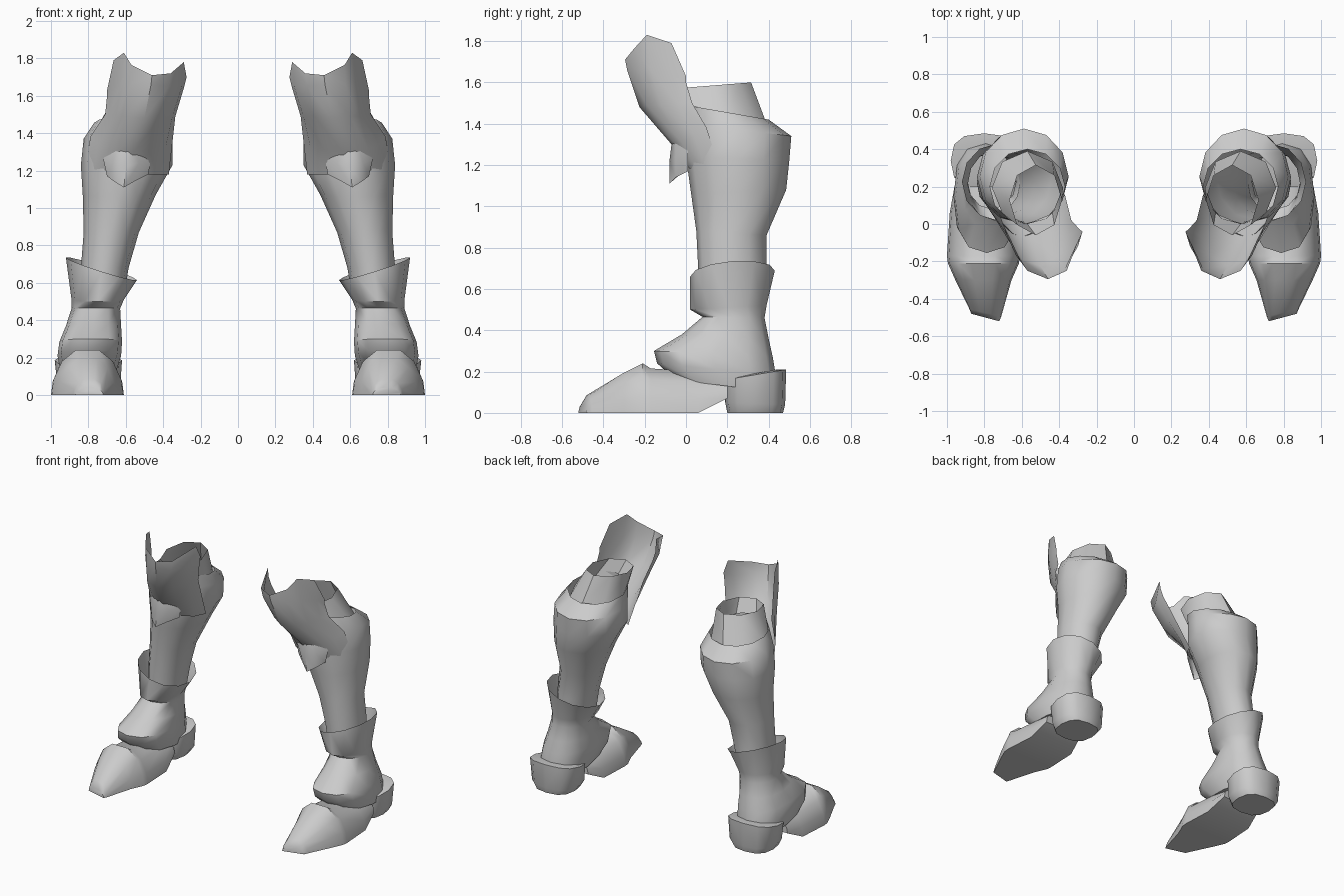
import bpy, bmesh, math

leather = bpy.data.materials.new("plain grey")
leather.diffuse_color = (0.6, 0.6, 0.6, 1)


def loft(name, rows, closed=True, caps=(False, False), angle=45):
    """Skin rows of points, then mirror the part to the other leg."""
    bm = bmesh.new()
    vs = [[bm.verts.new(p) for p in row] for row in rows]
    n = len(rows[0])
    for a, b in zip(vs, vs[1:]):
        for i in range(n if closed else n - 1):
            j = (i + 1) % n
            bm.faces.new((a[i], a[j], b[j], b[i]))
    if caps[0]:
        bm.faces.new(vs[0][::-1])
    if caps[1]:
        bm.faces.new(vs[-1])
    if closed:
        bmesh.ops.recalc_face_normals(bm, faces=bm.faces)
    me = bpy.data.meshes.new(name)
    bm.to_mesh(me)
    bm.free()
    me.materials.append(leather)
    ob = bpy.data.objects.new(name, me)
    bpy.context.collection.objects.link(ob)
    bpy.ops.object.select_all(action='DESELECT')
    ob.select_set(True)
    bpy.context.view_layer.objects.active = ob
    bpy.ops.object.shade_smooth_by_angle(angle=math.radians(angle))
    ob.modifiers.new("other_leg", 'MIRROR')
    return ob


def ring(x0, x1, y0, y1, z_front, z_back, tilt=0, n=12, power=1.0):
    """Tilted oval; power below 1 makes it boxier."""
    pts = []
    for i in range(n):
        t = 2 * math.pi * (i + 0.5 * (n == 6)) / n
        c, s = math.cos(t), math.sin(t)
        c = math.copysign(abs(c) ** power, c)
        s = math.copysign(abs(s) ** power, s)
        pts.append(((x0 + x1) / 2 + c * (x1 - x0) / 2,
                    (y0 + y1) / 2 + s * (y1 - y0) / 2,
                    (z_front + z_back) / 2 + s * (z_back - z_front) / 2 + c * tilt))
    return pts


# Calf shaft, leaning inward toward the knee
loft("shaft", [
    ring(.61, .84, .07, .37, .52, .52),
    ring(.585, .84, .06, .39, .68, .68),
    ring(.53, .825, .05, .39, .88, .86),
    ring(.44, .83, .025, .485, 1.06, 1.08),
    ring(.35, .84, .0, .50, 1.24, 1.22),
    ring(.35, .825, .0, .51, 1.40, 1.34),
    ring(.37, .77, .0, .40, 1.49, 1.42)])

# Inner collar around the knee opening
loft("collar", [
    ring(.38, .76, .0, .39, 1.44, 1.40, n=8),
    ring(.385, .665, -.06, .315, 1.57, 1.60, n=8)])

# Flared knee guard with a notched top edge
loft("knee_guard", [
    [(.275, -.04, 1.70), (.29, -.07, 1.78), (.36, -.25, 1.72), (.46, -.295, 1.71),
     (.57, -.25, 1.765), (.61, -.19, 1.83), (.665, -.07, 1.79), (.70, .0, 1.63)],
    [(.29, -.03, 1.64), (.30, -.12, 1.65), (.37, -.24, 1.65), (.465, -.285, 1.66),
     (.575, -.24, 1.66), (.63, -.17, 1.66), (.68, -.06, 1.64), (.70, .0, 1.60)],
    [(.335, .02, 1.49), (.35, -.06, 1.49), (.41, -.17, 1.49), (.50, -.225, 1.48),
     (.60, -.19, 1.49), (.65, -.12, 1.49), (.69, -.04, 1.50), (.71, .03, 1.50)],
    [(.355, .10, 1.31), (.39, .03, 1.31), (.46, -.03, 1.31), (.56, -.07, 1.30),
     (.64, -.06, 1.31), (.70, -.02, 1.31), (.75, .04, 1.34), (.79, .10, 1.38)],
    [(.37, .16, 1.18), (.41, .08, 1.18), (.48, .04, 1.18), (.58, .015, 1.18),
     (.66, .02, 1.18), (.72, .05, 1.18), (.77, .09, 1.2), (.81, .15, 1.22)]],
    closed=False)

# Pointed flap under the knee
loft("knee_flap", [
    [(.50, -.01, 1.31), (.55, -.05, 1.31), (.60, -.07, 1.30), (.65, -.05, 1.31), (.695, .0, 1.31)],
    [(.465, .01, 1.26), (.53, -.05, 1.24), (.60, -.08, 1.22), (.67, -.05, 1.24), (.72, .01, 1.26)],
    [(.48, .01, 1.18), (.55, -.04, 1.145), (.61, -.08, 1.11), (.66, -.05, 1.14), (.70, .01, 1.17)]],
    closed=False)

# Flared cuff and ankle running down to the instep
loft("ankle_cuff", [
    ring(.54, .92, .02, .43, .66, .69, tilt=.06),
    ring(.61, .89, .02, .39, .50, .52),
    ring(.63, .89, .08, .38, .465, .46),
    ring(.625, .92, -.02, .40, .38, .36, power=.9),
    ring(.62, .955, -.155, .42, .30, .27, power=.8),
    ring(.625, .965, -.14, .435, .24, .18, power=.8),
    ring(.65, .95, -.05, .44, .16, .10, power=.8)], caps=(False, True))

# Tapered shoe: sections from toe to arch as (y, x0, x1, base, top)
dome = [(-1, 0), (-.95, .35), (-.72, .75), (-.33, 1), (.33, 1), (.72, .75), (.95, .35), (1, 0)]
sections = [(-.50, .72, .87, .0, .04), (-.475, .71, .88, .0, .085), (-.30, .655, .955, .0, .195),
            (-.21, .615, .995, .0, .24), (-.17, .61, 1.0, .0, .215), (.06, .62, .985, .0, .20),
            (.20, .65, .96, .07, .18)]
loft("shoe", [[((a + b) / 2 + u * (b - a) / 2,
                y - (.02 * (-u) if y < -.4 else 0), lo + v * (hi - lo)) for u, v in dome]
              for y, a, b, lo, hi in sections], caps=(True, True))

# Rounded heel block
loft("heel", [
    ring(.66, .94, .20, .47, .0, .0, power=.75),
    ring(.63, .965, .19, .48, .05, .04, power=.75),
    ring(.62, .98, .19, .485, .16, .21, power=.75),
    ring(.66, .94, .22, .44, .17, .21, power=.75)], caps=(True, True))
